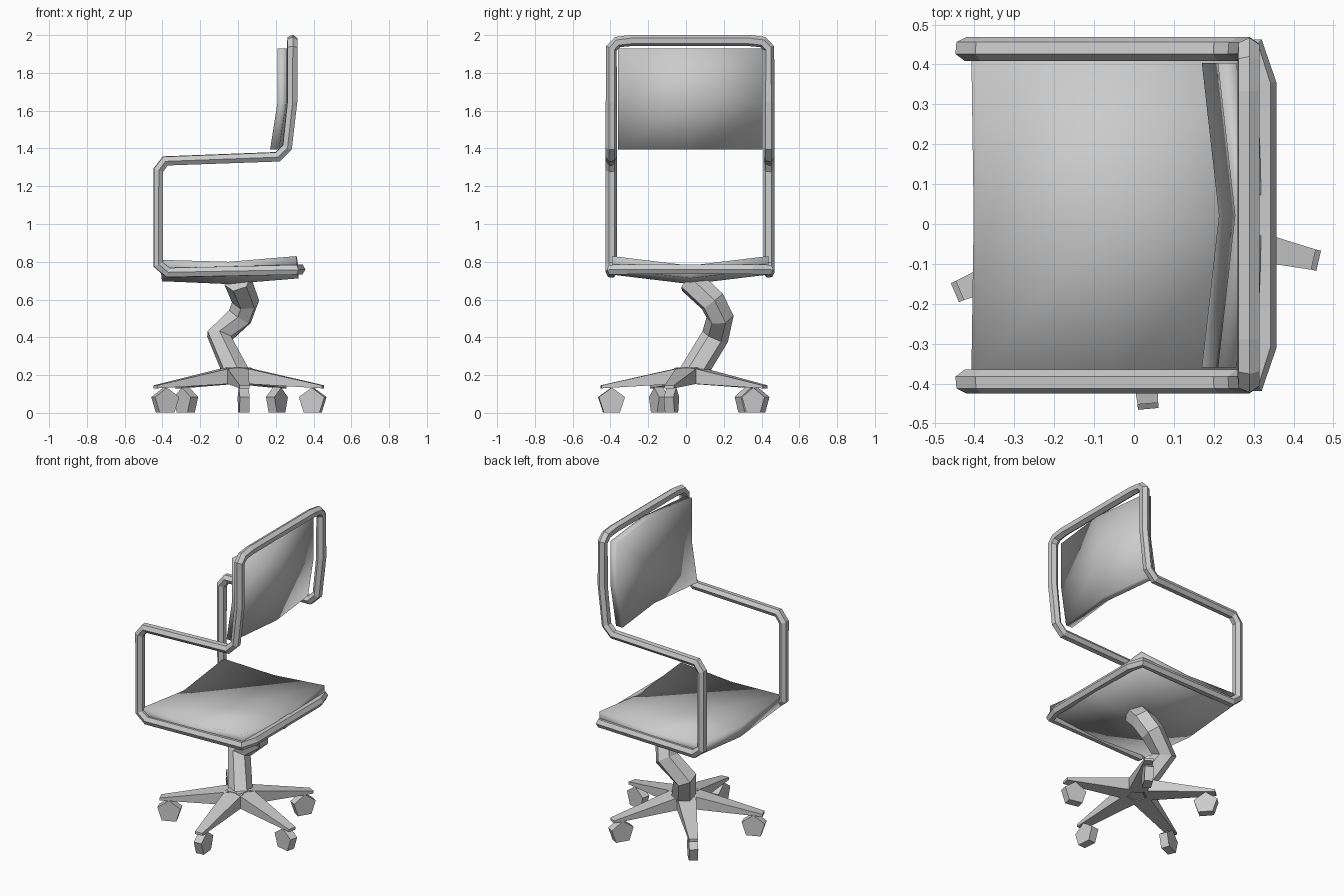
import bpy, bmesh, math
from mathutils import Vector, Matrix

if "Cube" in bpy.data.objects:
    bpy.data.objects.remove(bpy.data.objects["Cube"])

CY = 0.022  # the chair's own centre line in y


def link(name, data):
    ob = bpy.data.objects.new(name, data)
    bpy.context.collection.objects.link(ob)
    return ob


def mesh_object(name, verts, faces, smooth=False):
    me = bpy.data.meshes.new(name)
    me.from_pydata(verts, [], faces)
    bm = bmesh.new()
    bm.from_mesh(me)
    bmesh.ops.recalc_face_normals(bm, faces=bm.faces)
    bm.to_mesh(me)
    bm.free()
    for p in me.polygons:
        p.use_smooth = smooth
    return link(name, me)


def tube(name, pts, radius, cyclic=False):
    """Six-sided flat-shaded tube along straight segments."""
    cu = bpy.data.curves.new(name, 'CURVE')
    cu.dimensions = '3D'
    cu.bevel_depth = radius
    cu.bevel_resolution = 1
    cu.use_fill_caps = not cyclic
    sp = cu.splines.new('POLY')
    sp.points.add(len(pts) - 1)
    for p, co in zip(sp.points, pts):
        p.co = (*co, 1)
    sp.use_cyclic_u = cyclic
    sp.use_smooth = False
    return link(name, cu)


def cushion(name, half, rows, offset):
    """Smooth solid cushion: 3 x 3 face side, repeated at an offset behind it.
    Each row is (edge point, middle point) as x, z."""
    verts = []
    for shift in (Vector((0, 0, 0)), Vector(offset)):
        for (ex, ez), (mx, mz) in rows:
            for x, y, z in ((ex, -half, ez), (mx, 0, mz), (ex, half, ez)):
                verts.append(Vector((x, CY + y, z)) + shift)
    faces = [(b+3*i+j, b+3*i+j+1, b+3*i+j+4, b+3*i+j+3)
             for b in (0, 9) for i in range(2) for j in range(2)]
    rim = [0, 1, 2, 5, 8, 7, 6, 3]
    faces += [(a, b, b + 9, a + 9) for a, b in zip(rim, rim[1:] + rim[:1])]
    return mesh_object(name, verts, faces, True)


# Bent tube frame: one closed loop, half of it mirrored across the centre line
half = [(0.327, 0.33, 0.76), (0.302, 0.417, 0.758), (-0.37, 0.417, 0.742),
        (-0.422, 0.417, 0.785), (-0.422, 0.417, 1.285), (-0.385, 0.417, 1.334),
        (0.21, 0.417, 1.356), (0.26, 0.417, 1.405), (0.287, 0.417, 1.65),
        (0.287, 0.417, 1.93), (0.287, 0.385, 1.963), (0.287, 0.31, 1.972)]
loop = [(x, CY + y, z) for x, y, z in half]
loop += [(x, CY - y, z) for x, y, z in reversed(half)]
tube("tube_frame", loop, 0.030, True)

# Seat: shallow valley with thickness
cushion("seat", 0.415, [((-0.408, 0.81), (-0.402, 0.765)),
                        ((-0.05, 0.80), (-0.05, 0.75)),
                        ((0.31, 0.83), (0.32, 0.78))], (0, 0, -0.068))

# Backrest: padded panel bowed towards the rear
cushion("backrest", 0.382, [((0.17, 1.395), (0.213, 1.395)),
                            ((0.21, 1.65), (0.253, 1.65)),
                            ((0.21, 1.93), (0.253, 1.93))], (0.047, 0, 0))

# Kinked support stem
tube("stem", [(0.0, 0.025, 0.19), (-0.10, 0.155, 0.405), (0.01, 0.18, 0.51),
              (0.04, 0.14, 0.59), (-0.002, 0.022, 0.70)], 0.073)

# Five-armed base with castors
centre = Vector((-0.006, CY - 0.006, 0))
prism = [(0, 1, 2, 3, 4), (5, 6, 7, 8, 9)]
prism += [(i, (i+1) % 5, 5 + (i+1) % 5, 5 + i) for i in range(5)]
box = [(0, 1, 2, 3), (4, 5, 6, 7)]
box += [(i, (i+1) % 4, 4 + (i+1) % 4, 4 + i) for i in range(4)]

hub = [(0.075*math.cos(math.radians(22 + 72*i)),
        0.075*math.sin(math.radians(22 + 72*i)), z) for z in (0.16, 0.24) for i in range(5)]
mesh_object("base_hub", hub, prism).location = centre

for k in range(5):
    rot = Matrix.Rotation(math.radians(-13 + 72*k), 4, 'Z')
    place = Matrix.Translation(centre) @ rot
    # tapered arm
    arm = [(r, s*w, z) for r, w, lo, hi in ((0.045, 0.058, 0.155, 0.24), (0.468, 0.026, 0.13, 0.146))
           for s, z in ((-1, lo), (1, lo), (1, hi), (-1, hi))]
    mesh_object(f"base_arm_{k+1}", arm, box).matrix_world = place
    # five-sided castor wheel, point upwards
    wheel = [(0.412 + 0.073*math.sin(math.radians(72*i)), y,
              0.061 + 0.073*math.cos(math.radians(72*i)))
             for y in (-0.026, 0.026) for i in range(5)]
    mesh_object(f"castor_{k+1}", wheel, prism).matrix_world = place
